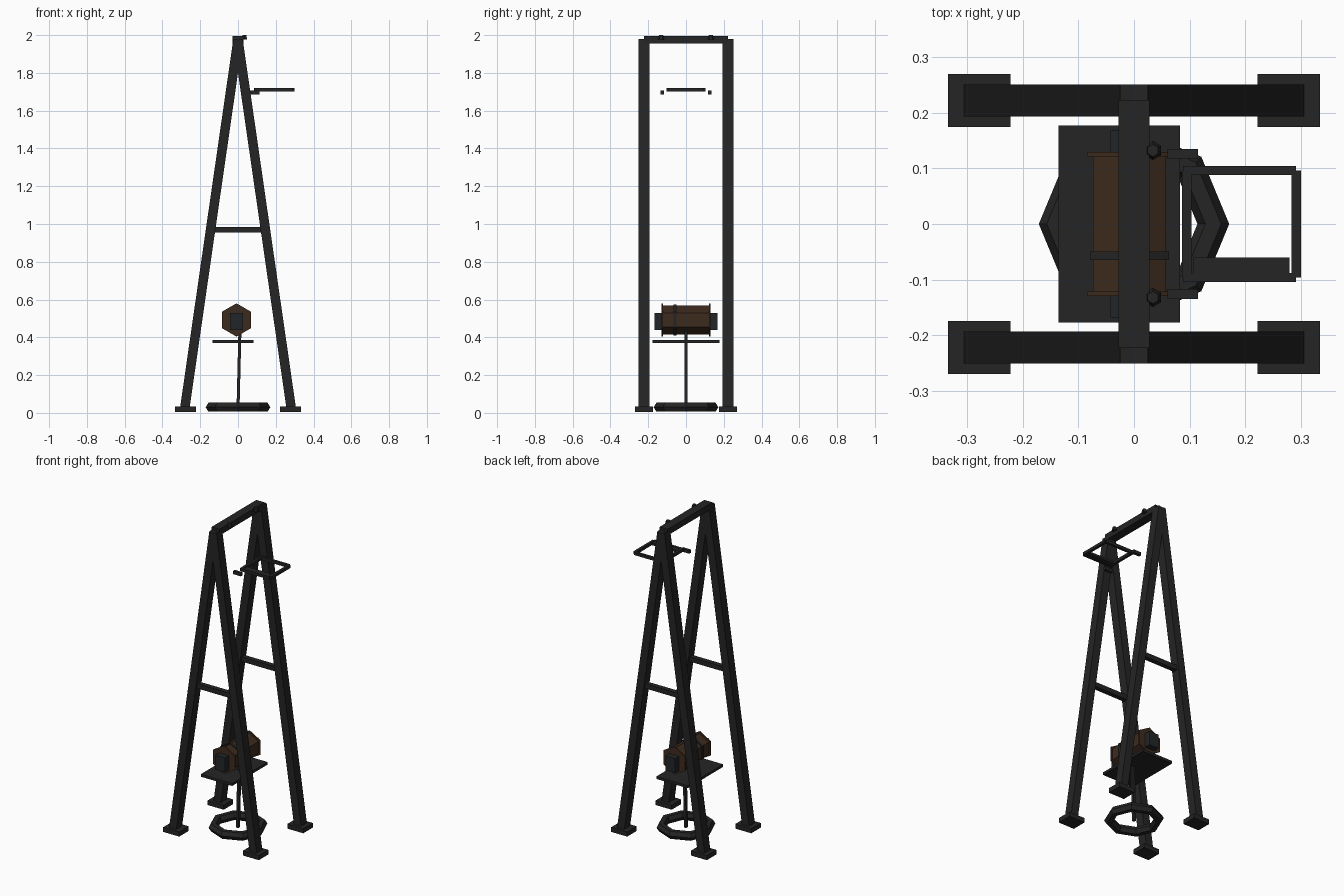
import bpy, bmesh, math
from mathutils import Vector, Matrix

if "Cube" in bpy.data.objects:
    bpy.data.objects.remove(bpy.data.objects["Cube"])


def material(name, rgb):
    m = bpy.data.materials.new(name)
    m.diffuse_color = (*rgb, 1)
    m.use_nodes = True
    m.node_tree.nodes["Principled BSDF"].inputs["Base Color"].default_value = m.diffuse_color
    return m


BLACK = material("charcoal metal", (0.018, 0.018, 0.018))
BROWN = material("dark brown wood", (0.048, 0.024, 0.013))
SLATE = material("dark slate", (0.016, 0.019, 0.021))


def finish(name, bm, mat):
    bmesh.ops.recalc_face_normals(bm, faces=bm.faces)
    me = bpy.data.meshes.new(name)
    bm.to_mesh(me)
    bm.free()
    me.materials.append(mat)
    ob = bpy.data.objects.new(name, me)
    bpy.context.collection.objects.link(ob)
    return ob


def box(name, lo, hi, mat=BLACK):
    lo, hi = Vector(lo), Vector(hi)
    bm = bmesh.new()
    bmesh.ops.create_cube(bm, size=1)
    bmesh.ops.scale(bm, vec=hi - lo, verts=bm.verts)
    bmesh.ops.translate(bm, vec=(lo + hi) / 2, verts=bm.verts)
    return finish(name, bm, mat)


def beam(name, a, b, wx, wy, mat=BLACK):
    # Square bar between two points lying in one xz plane
    a, b = Vector(a), Vector(b)
    d = b - a
    bm = bmesh.new()
    bmesh.ops.create_cube(bm, size=1)
    bmesh.ops.scale(bm, vec=(wx, wy, d.length), verts=bm.verts)
    rot = Matrix.Rotation(math.atan2(d.x, d.z), 4, 'Y')
    bmesh.ops.transform(bm, matrix=Matrix.Translation((a + b) / 2) @ rot, verts=bm.verts)
    return finish(name, bm, mat)


def prism(name, centre, r1, r2, depth, sides, mat, along_y=False):
    bm = bmesh.new()
    bmesh.ops.create_cone(bm, cap_ends=True, segments=sides, radius1=r1, radius2=r2, depth=depth)
    if along_y:
        # point the hexagon's corner upwards
        bmesh.ops.rotate(bm, matrix=Matrix.Rotation(math.radians(90), 3, 'X'), verts=bm.verts)
    bmesh.ops.translate(bm, vec=centre, verts=bm.verts)
    return finish(name, bm, mat)


# A-frame legs, feet and braces
for sy, side in ((-1, "front"), (1, "back")):
    y = sy * 0.222
    for sx, hand in ((-1, "left"), (1, "right")):
        beam(f"{side}_{hand}_leg", (sx * 0.281, y, 0.03), (0, y, 1.975), 0.05, 0.057)
        box(f"{side}_{hand}_foot", (sx * 0.278 - 0.056, y - 0.0475, 0.004),
            (sx * 0.278 + 0.056, y + 0.0475, 0.033))
    box(f"{side}_brace", (-0.14, y - 0.015, 0.955), (0.14, y + 0.015, 0.985))

    # Bolts on the top bar and small loose brackets below
    prism(f"{side}_bolt", (0.034, sy * 0.132, 1.988), 0.017, 0.011, 0.024, 6, BLACK)
    box(f"{side}_bracket", (0.06, sy * 0.126 - 0.009, 1.686), (0.115, sy * 0.126 + 0.009, 1.706))

box("top_bar", (-0.028, -0.223, 1.955), (0.028, 0.223, 1.994))

# Rectangular hoop near the top
Z0, Z1 = 1.701, 1.719
box("hoop_back_bar", (0.088, 0.088, Z0), (0.291, 0.104, Z1))
box("hoop_front_bar", (0.088, -0.104, Z0), (0.291, -0.088, Z1))
box("hoop_outer_bar", (0.283, -0.096, Z0), (0.3, 0.096, Z1))
box("hoop_inner_bar", (0.086, -0.096, Z0), (0.103, 0.096, Z1))
box("hoop_slat", (0.107, -0.088, Z0 + 0.002), (0.279, -0.06, Z1 - 0.002))

# Ring base: eight segments of a hexagonal tube
bm = bmesh.new()
rings = []
for i in range(8):
    a = i * math.tau / 8
    ring = []
    for j in range(6):
        b = j * math.tau / 6
        r = 0.1425 + 0.0285 * math.cos(b)
        ring.append(bm.verts.new((r * math.cos(a), r * math.sin(a), 0.03 + 0.0275 * math.sin(b))))
    rings.append(ring)
for i in range(8):
    for j in range(6):
        p, q = rings[i], rings[(i + 1) % 8]
        k = (j + 1) % 6
        bm.faces.new((p[j], q[j], q[k], p[k]))
finish("base_ring", bm, BLACK)

# Post and shelf plate
beam("post", (0, 0, 0.02), (0.01, 0, 0.43), 0.016, 0.018)
box("shelf", (-0.136, -0.177, 0.37), (0.083, 0.177, 0.386))

# Hexagonal drum with flanges, strap and end blocks
CX, CZ = -0.008, 0.492


def hexa(name, y, r, depth, mat):
    ob = prism(name, (0, 0, 0), r, r, depth, 6, mat, True)
    ob.data.transform(Matrix.Translation((CX, y, CZ)) @ Matrix.Rotation(math.radians(TURN), 4, 'Y'))


TURN = 0  # the cone starts with a corner on its y axis, which turns to z
hexa("drum", 0, 0.076, 0.25, BROWN)
hexa("drum_front_flange", -0.125, 0.088, 0.008, BROWN)
hexa("drum_back_flange", 0.125, 0.088, 0.008, BROWN)
hexa("drum_strap", -0.057, 0.082, 0.016, BLACK)
box("drum_end_blocks", (CX - 0.034, -0.168, 0.438), (CX + 0.034, 0.168, 0.528), SLATE)
